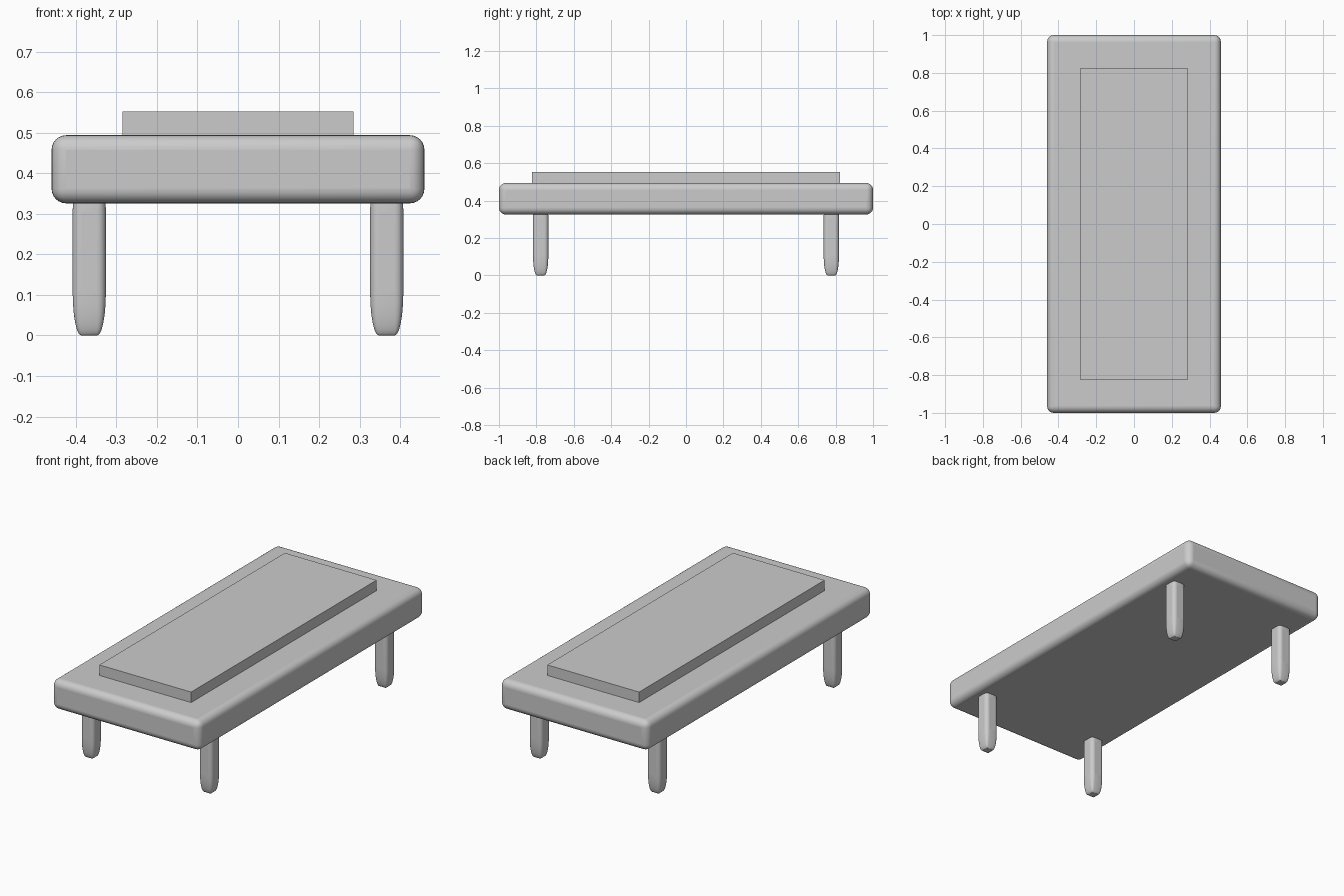
import bpy
import math

if "Cube" in bpy.data.objects:
    bpy.data.objects.remove(bpy.data.objects["Cube"])

grey = bpy.data.materials.new("plain grey")
grey.diffuse_color = (0.6, 0.6, 0.6, 1.0)
grey.use_nodes = True
grey.node_tree.nodes["Principled BSDF"].inputs["Base Color"].default_value = grey.diffuse_color


def box(name, centre, size, bevel=0.0, segments=6, apply_scale=True):
    """Box with rounded edges; with apply_scale False the rounding stretches with the box."""
    bpy.ops.mesh.primitive_cube_add(size=1, location=centre)
    ob = bpy.context.object
    ob.name = name
    ob.scale = size
    if apply_scale:
        bpy.ops.object.transform_apply(location=False, rotation=False, scale=True)
    ob.data.materials.append(grey)
    if bevel:
        bpy.ops.object.shade_smooth_by_angle(angle=math.radians(40))
        mod = ob.modifiers.new("rounded edges", 'BEVEL')
        mod.width = bevel
        mod.segments = segments
        mod.limit_method = 'NONE'
        bpy.ops.object.modifier_apply(modifier=mod.name)
        bpy.ops.object.shade_smooth_by_angle(angle=math.radians(40))
    return ob


# Thick rounded table top
box("table_top", (0, 0, 0.41), (0.92, 2.0, 0.168), bevel=0.036)

# Raised flat panel
box("raised_panel", (0, 0, 0.517), (0.57, 1.646, 0.072))

# Four legs, with tapered rounded feet, sunk into the top
for side, sx in (("left", -1), ("right", 1)):
    for end, sy in (("front", -1), ("back", 1)):
        box(f"{end}_{side}_leg", (sx * 0.367, sy * 0.777, 0.205),
            (0.082, 0.082, 0.41), bevel=0.26, apply_scale=False)
